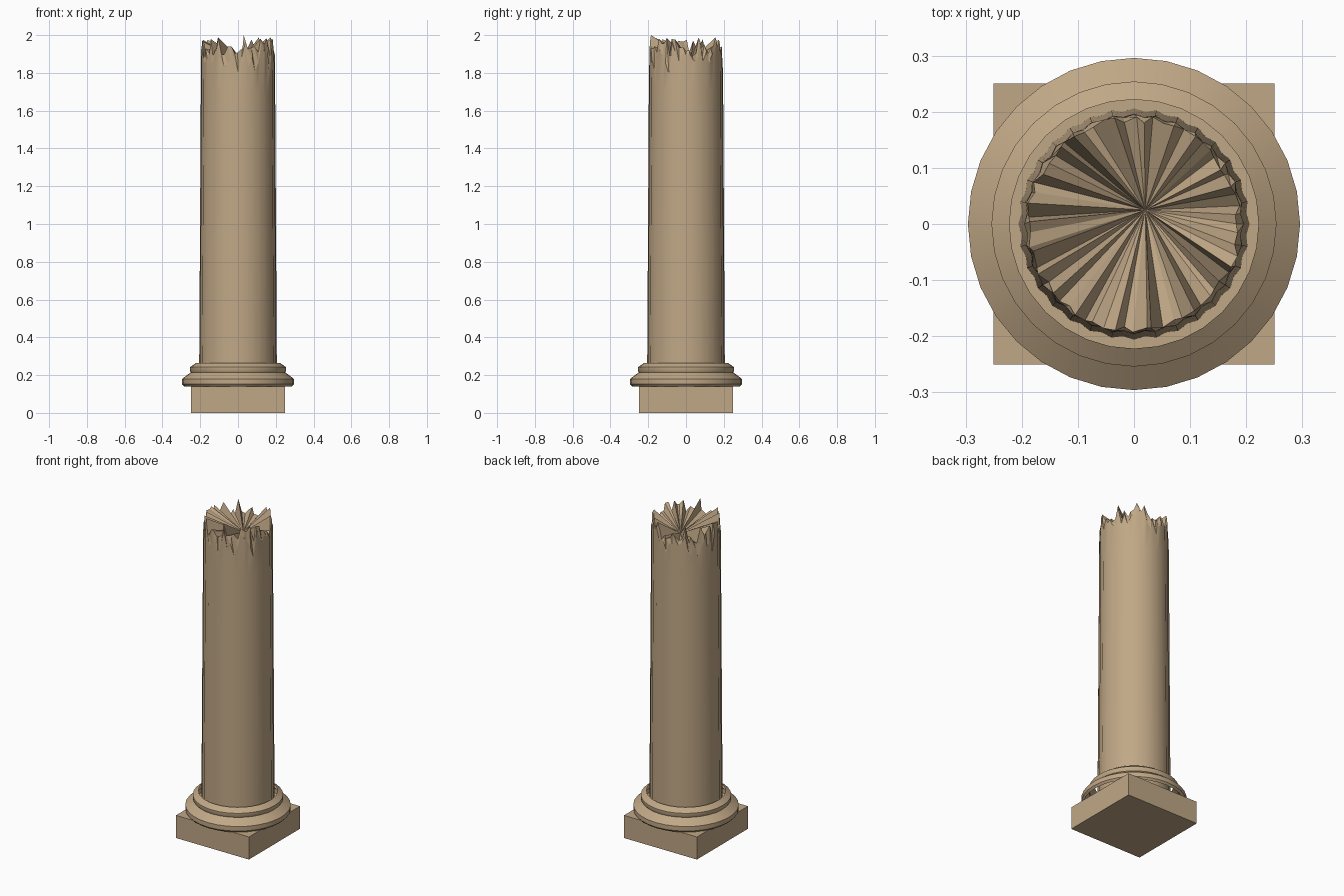
import bpy, bmesh, random
from math import cos, sin, pi, radians

random.seed(7)
cube = bpy.data.objects.get("Cube")
if cube:
    bpy.data.objects.remove(cube, do_unlink=True)

stone = bpy.data.materials.new("sandstone")
stone.use_nodes = True
stone.diffuse_color = (0.53, 0.39, 0.24, 1)
bsdf = stone.node_tree.nodes["Principled BSDF"]
bsdf.inputs["Base Color"].default_value = stone.diffuse_color
bsdf.inputs["Roughness"].default_value = 0.9


def finish(bm, name, angle=None):
    mesh = bpy.data.meshes.new(name)
    bm.to_mesh(mesh)
    bm.free()
    obj = bpy.data.objects.new(name, mesh)
    bpy.context.collection.objects.link(obj)
    mesh.materials.append(stone)
    if angle:
        bpy.ops.object.select_all(action='DESELECT')
        obj.select_set(True)
        bpy.context.view_layer.objects.active = obj
        bpy.ops.object.shade_smooth_by_angle(angle=radians(angle))
    return obj


def polar(bm, r, i, n, z):
    a = 2 * pi * i / n
    return bm.verts.new((r * cos(a), r * sin(a), z))


def bridge(bm, low, high):
    n = len(low)
    for i in range(n):
        j = (i + 1) % n
        bm.faces.new((low[i], low[j], high[j], high[i]))


# Square plinth
bm = bmesh.new()
bmesh.ops.create_cube(bm, size=1)
for v in bm.verts:
    v.co = (v.co.x * 0.5, v.co.y * 0.5, (v.co.z + 0.5) * 0.14)
finish(bm, "plinth")

# Moulded base ring, an open shell around the foot of the shaft
profile = [(0.285, 0.14), (0.296, 0.152), (0.296, 0.18), (0.25, 0.215),
           (0.254, 0.222), (0.254, 0.242), (0.222, 0.265)]
bm = bmesh.new()
rings = [[polar(bm, r, i, 32, z) for i in range(32)] for r, z in profile]
for low, high in zip(rings, rings[1:]):
    bridge(bm, low, high)
finish(bm, "base_moulding", 30)

# Shallow fluted, tapering shaft with a splintered top
SIDES = 64
bm = bmesh.new()


def shaft_radius(i, z):
    return 0.207 - 0.006 * z - (0.005 if i % 2 else 0)


foot = [polar(bm, shaft_radius(i, 0.14), i, SIDES, 0.14) for i in range(SIDES)]
neck = [polar(bm, shaft_radius(i, 1.7), i, SIDES, 1.7) for i in range(SIDES)]
chipped, rim = [], []
for i in range(SIDES):
    tip = 2.0 if i == 50 else random.uniform(1.88, 1.99)
    drop = random.uniform(0.015, 0.07)
    if random.random() < 0.15:
        drop += 0.07
    chipped.append(polar(bm, shaft_radius(i, 1.9), i, SIDES, tip - drop))
    rim.append(polar(bm, random.uniform(0.181, 0.194),
                     i + random.uniform(-0.35, 0.35), SIDES, tip))
for low, high in ((foot, neck), (neck, chipped)):
    bridge(bm, low, high)

# Broken rim facets and the fan of fracture planes
for i in range(SIDES):
    j = (i + 1) % SIDES
    bm.faces.new((chipped[i], chipped[j], rim[i]))
    bm.faces.new((chipped[j], rim[j], rim[i]))
hollow = bm.verts.new((0.02, 0.025, 1.865))
for i in range(SIDES):
    bm.faces.new((rim[i], rim[(i + 1) % SIDES], hollow))
for ring in (chipped, rim):
    for v in ring:
        for e in v.link_edges:
            if e.other_vert(v) not in neck:
                e.smooth = False
finish(bm, "broken_shaft", 42)
